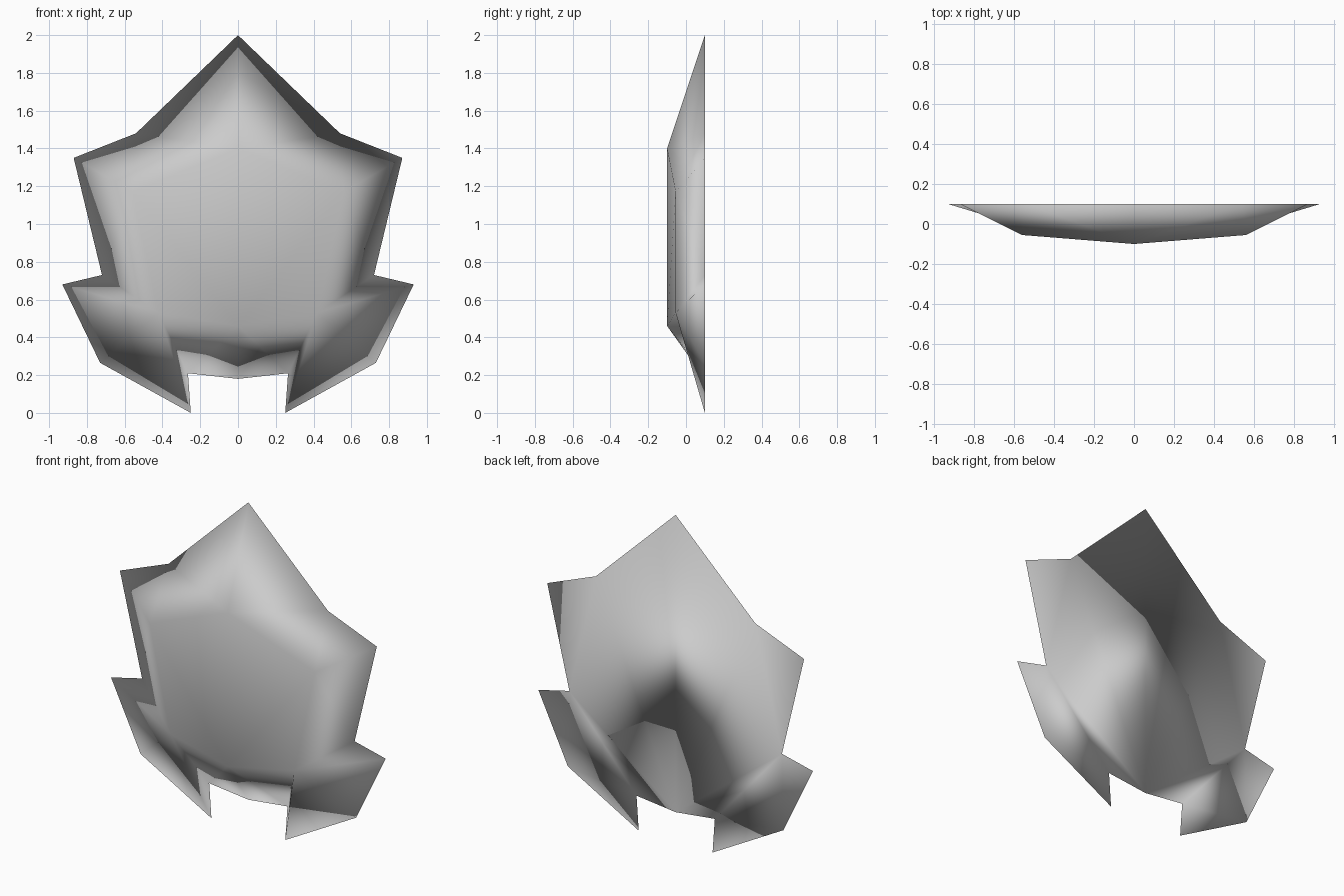
import bpy, bmesh

cube = bpy.data.objects.get("Cube")
if cube:
    bpy.data.objects.remove(cube)

grey = bpy.data.materials.new("plain_grey")
grey.use_nodes = True
colour = (0.6, 0.6, 0.6, 1)
grey.diffuse_color = colour
grey.node_tree.nodes["Principled BSDF"].inputs["Base Color"].default_value = colour

BACK = 0.1
# Outline of the left half, from the top tip round to the bottom middle (x, z)
RIM = [(0, 2), (0.54, 1.48), (0.87, 1.35), (0.72, 0.73), (0.93, 0.68),
       (0.73, 0.265), (0.25, 0), (0.265, 0.21), (0, 0.18)]

bm = bmesh.new()
rim = [bm.verts.new((x, BACK, z)) for x, z in RIM]

# Raised front panel corners
top = bm.verts.new((0, -0.1, 1.4))
upper = bm.verts.new((0.56, -0.055, 1.17))
lower = bm.verts.new((0.42, -0.055, 0.53))
bottom = bm.verts.new((0, -0.1, 0.46))
bm.faces.new((top, bottom, lower, upper))


def fan(hub, first, last):
    """Slope from one panel corner out to a run of the outline."""
    for a, b in zip(rim[first:last], rim[first + 1:last + 1]):
        bm.faces.new((hub, b, a))


fan(top, 0, 1)
fan(upper, 1, 3)
fan(lower, 3, 7)
fan(bottom, 7, 8)

# Slopes between neighbouring panel corners
for a, b, edge in ((top, upper, 1), (upper, lower, 3), (lower, bottom, 7)):
    bm.faces.new((a, b, rim[edge]))

# Flat back
bm.faces.new(rim)

# Mirror to the other half
half = bm.verts[:] + bm.edges[:] + bm.faces[:]
bmesh.ops.mirror(bm, geom=half, axis='X', merge_dist=0.001)
bmesh.ops.remove_doubles(bm, verts=bm.verts[:], dist=0.001)
bmesh.ops.recalc_face_normals(bm, faces=bm.faces[:])
bmesh.ops.triangulate(bm, faces=bm.faces[:])
for f in bm.faces:
    f.smooth = True

mesh = bpy.data.meshes.new("leaf_shield")
bm.to_mesh(mesh)
bm.free()
mesh.materials.append(grey)
shield = bpy.data.objects.new("leaf_shield", mesh)
bpy.context.collection.objects.link(shield)
